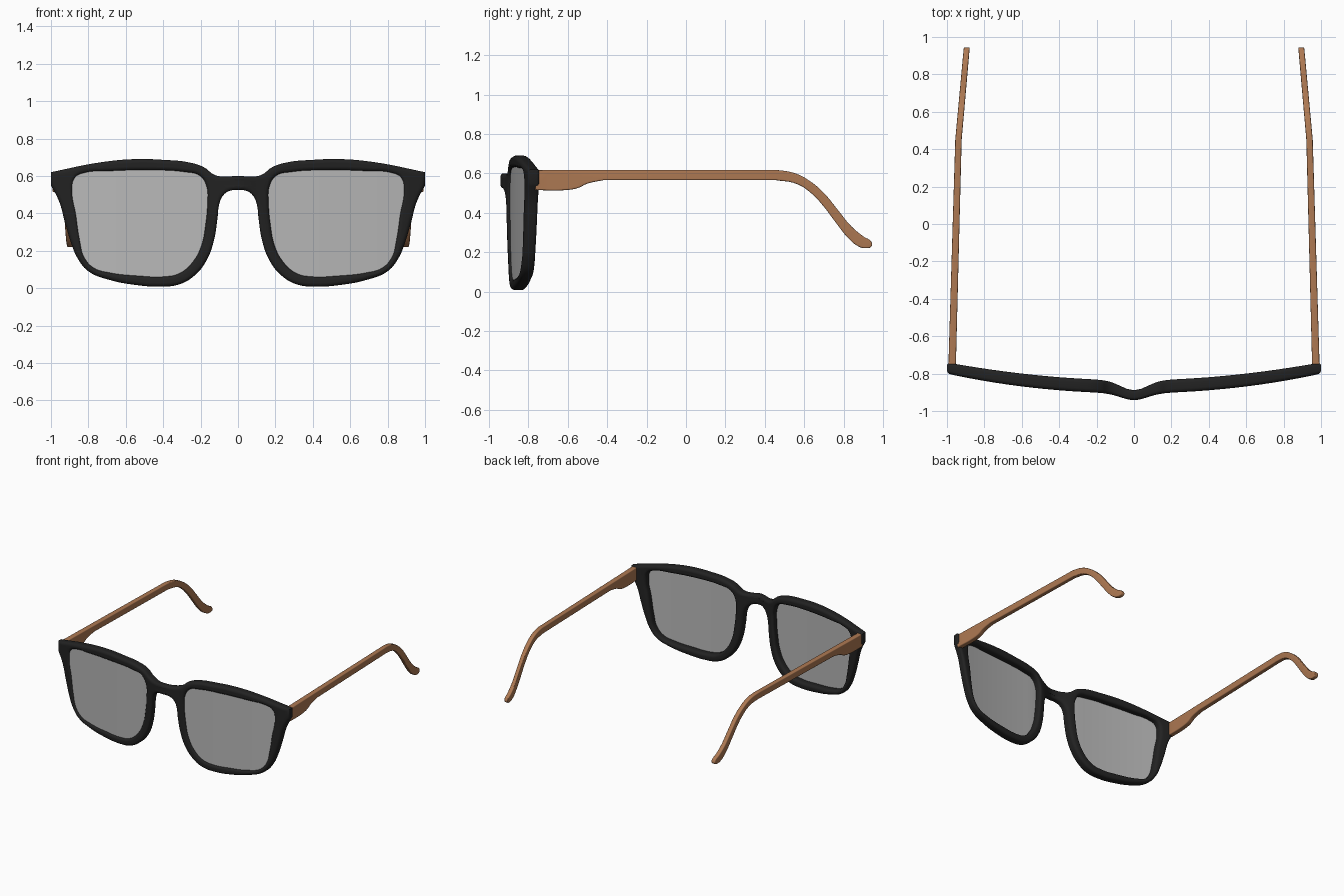
import bpy, bmesh, math
from mathutils import Vector

if "Cube" in bpy.data.objects:
    bpy.data.objects.remove(bpy.data.objects["Cube"])


def material(name, rgba):
    m = bpy.data.materials.new(name)
    m.diffuse_color = rgba
    m.use_nodes = True
    m.node_tree.nodes["Principled BSDF"].inputs["Base Color"].default_value = m.diffuse_color
    return m


BLACK = material("matte_black", (0.016, 0.016, 0.016, 1))
WOOD = material("warm_wood", (0.42, 0.19, 0.085, 1))
GLASS = material("grey_lens", (0.48, 0.48, 0.48, 0.85))


def plate(name, loops, half, bevel, cuts, place, mat, corners=()):
    """Rounded slab from smooth 2D loops, sliced along its first axis and bent by place()."""
    cu = bpy.data.curves.new(name + "_outline", 'CURVE')
    cu.dimensions, cu.fill_mode, cu.resolution_u = '2D', 'BOTH', 6
    cu.extrude, cu.bevel_depth, cu.bevel_resolution = half - bevel, bevel, 3
    cu.offset = -bevel
    for pts in loops:
        s = cu.splines.new('BEZIER')
        s.bezier_points.add(len(pts) - 1)
        s.use_cyclic_u = True
        for bp, p in zip(s.bezier_points, pts):
            bp.co = (p[0], p[1], 0)
            kind = 'VECTOR' if (abs(p[0]), p[1]) in corners else 'AUTO'
            bp.handle_left_type = bp.handle_right_type = kind
    tmp = bpy.data.objects.new(name + "_tmp", cu)
    bpy.context.collection.objects.link(tmp)
    me = bpy.data.meshes.new_from_object(tmp.evaluated_get(bpy.context.evaluated_depsgraph_get()))
    bpy.data.objects.remove(tmp)
    bm = bmesh.new()
    bm.from_mesh(me)
    bmesh.ops.remove_doubles(bm, verts=bm.verts, dist=1e-5)
    for c in cuts:
        bmesh.ops.bisect_plane(bm, geom=bm.verts[:] + bm.edges[:] + bm.faces[:],
                               plane_co=(c, 0, 0), plane_no=(1, 0, 0), dist=1e-5)
    for v in bm.verts:
        v.co = Vector(place(*v.co))
    bmesh.ops.recalc_face_normals(bm, faces=bm.faces)
    bm.to_mesh(me)
    bm.free()
    me.materials.clear()
    me.materials.append(mat)
    ob = bpy.data.objects.new(name, me)
    bpy.context.collection.objects.link(ob)
    bpy.ops.object.select_all(action='DESELECT')
    ob.select_set(True)
    bpy.context.view_layer.objects.active = ob
    bpy.ops.object.shade_smooth_by_angle(angle=math.radians(40))
    return ob


def flip(pts):
    return [(-x, z) for x, z in reversed(pts)]


# Wrap of the front: gentle arc, with the bridge pushed forward
def arc(x):
    return -0.87 + 0.1 * x * x - 0.045 * math.exp(-(x / 0.1) ** 2)


def thick(x):
    return 1 - 0.25 * math.exp(-(x / 0.1) ** 2) - 0.15 * x ** 4


# Outline of the right half, from bridge top round to bridge bottom
half = [(0.09, 0.597), (0.13, 0.608), (0.18, 0.645), (0.26, 0.672), (0.40, 0.686), (0.55, 0.69),
        (0.74, 0.672), (1.0, 0.62), (1.0, 0.55), (0.955, 0.46), (0.925, 0.35), (0.89, 0.235),
        (0.855, 0.155), (0.80, 0.09), (0.69, 0.045), (0.53, 0.015), (0.42, 0.008), (0.315, 0.02),
        (0.235, 0.065), (0.17, 0.145), (0.13, 0.25), (0.11, 0.37), (0.10, 0.45), (0.08, 0.495),
        (0.045, 0.52)]
outline = [(0, 0.60)] + half + [(0, 0.525)] + flip(half)
lens = [(0.87, 0.59), (0.82, 0.615), (0.69, 0.625), (0.475, 0.63), (0.285, 0.62), (0.205, 0.60),
        (0.17, 0.545), (0.165, 0.45), (0.175, 0.34), (0.195, 0.235), (0.24, 0.145), (0.315, 0.08),
        (0.395, 0.063), (0.53, 0.067), (0.69, 0.085), (0.77, 0.11), (0.82, 0.165), (0.845, 0.26),
        (0.865, 0.395), (0.885, 0.52)]
slices = [i * 0.04 for i in range(-24, 25)]

# Front frame with two lens openings
plate("front_frame", [outline, lens, flip(lens)], 0.035, 0.02, slices,
      lambda x, z, t: (x, arc(x) - t * thick(x), z), BLACK, {(1.0, 0.62), (1.0, 0.55)})

# Temple profile in side view (y, z)
arm = [(-0.765, 0.617), (0.40, 0.617), (0.48, 0.615), (0.56, 0.598), (0.63, 0.56), (0.70, 0.50),
       (0.77, 0.415), (0.84, 0.33), (0.90, 0.28), (0.94, 0.253), (0.942, 0.23), (0.91, 0.22),
       (0.87, 0.232), (0.82, 0.275), (0.76, 0.35), (0.70, 0.43), (0.64, 0.495), (0.56, 0.547),
       (0.46, 0.565), (-0.42, 0.565), (-0.50, 0.548), (-0.55, 0.525), (-0.61, 0.515),
       (-0.765, 0.515)]
arm_corners = {(0.765, 0.617), (0.765, 0.515), (0.40, 0.617), (0.46, 0.565), (0.42, 0.565)}


def arm_x(y):
    return 0.972 - 0.028 * (y + 0.745) - 0.062 * max(0, y - 0.45)


for side, s in (("right", 1), ("left", -1)):
    # Thin lens set near the front of the rim, slightly oversize so it sits in the rim
    big = [(0.525 + (x - 0.525) * 1.02, 0.35 + (z - 0.35) * 1.02) for x, z in lens]
    plate(side + "_lens", [big if s > 0 else flip(big)], 0.004, 0.0, slices,
          lambda x, z, t: (x, arc(x) - 0.018 - t, z), GLASS)
    # Wooden temple arm
    plate(side + "_temple", [arm], 0.02, 0.007, [i * 0.05 for i in range(-14, 19)],
          lambda y, z, t: (s * (arm_x(y) + t * (1 - 0.12 * (y + 0.745))), y, z),
          WOOD, arm_corners)
